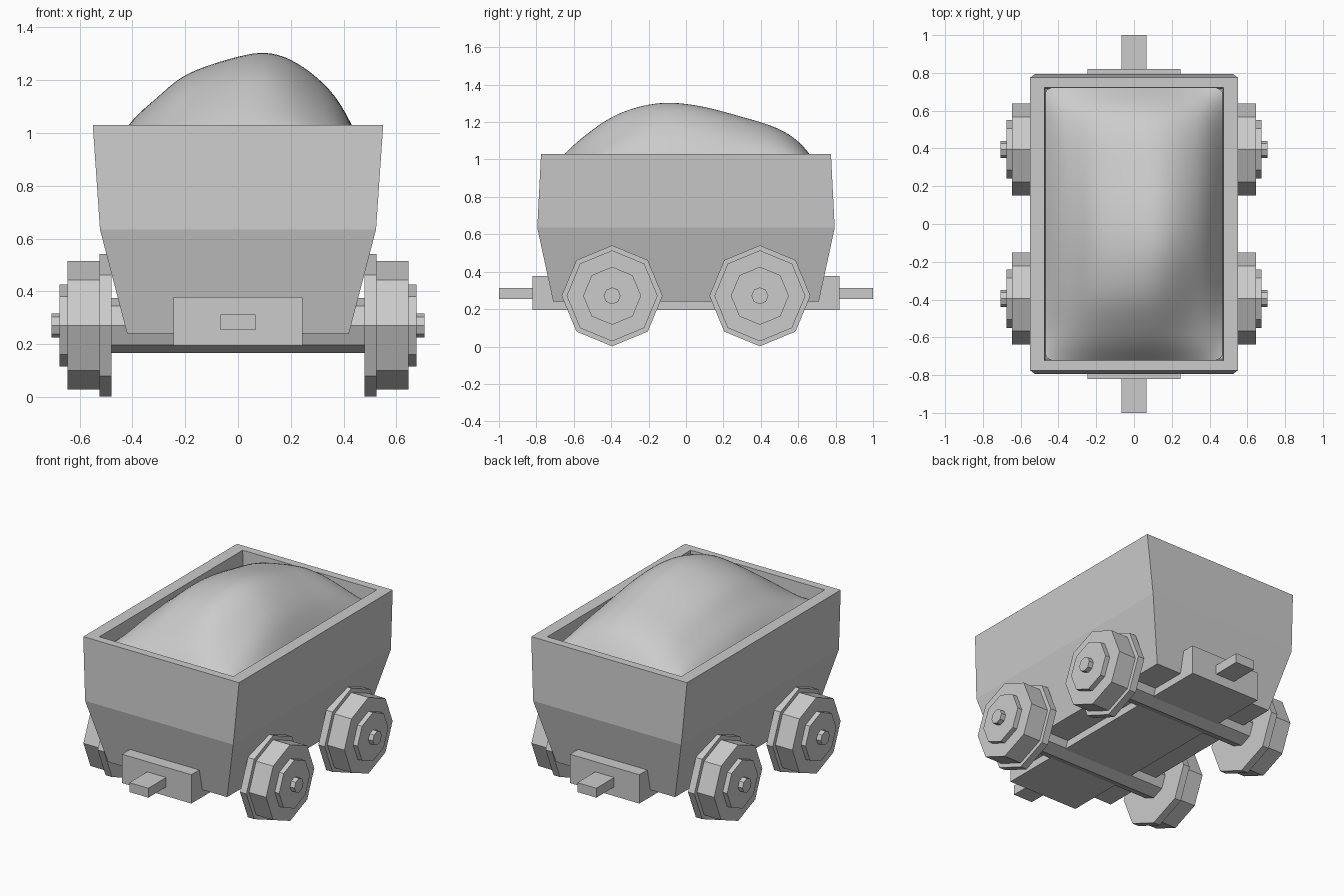
import bpy, bmesh, math

if "Cube" in bpy.data.objects:
    bpy.data.objects.remove(bpy.data.objects["Cube"])


def mesh_object(name, verts, faces):
    me = bpy.data.meshes.new(name)
    me.from_pydata(verts, [], faces)
    bm = bmesh.new()
    bm.from_mesh(me)
    bmesh.ops.recalc_face_normals(bm, faces=bm.faces)
    bm.to_mesh(me)
    bm.free()
    ob = bpy.data.objects.new(name, me)
    bpy.context.collection.objects.link(ob)
    return ob


def box(name, size, centre):
    bpy.ops.mesh.primitive_cube_add(size=1, location=centre)
    ob = bpy.context.object
    ob.name = name
    ob.scale = size
    return ob


def octagon(name, radius, x0, x1, y):
    # eight-sided cylinder lying along x
    bpy.ops.mesh.primitive_cylinder_add(
        vertices=8, radius=radius, depth=abs(x1 - x0),
        location=((x0 + x1) / 2, y, 0.271), rotation=(0, math.pi / 2, 0))
    bpy.context.object.name = name


# Tub: rectangular rings (half x, half y, z) up the outside, over the rim, down inside
rings = [(0.42, 0.71, 0.24), (0.523, 0.795, 0.635), (0.55, 0.775, 1.03),
         (0.473, 0.723, 1.03), (0.465, 0.715, 0.85)]
verts = [(sx * a, sy * b, z) for a, b, z in rings
         for sx, sy in ((-1, -1), (1, -1), (1, 1), (-1, 1))]
faces = [(0, 1, 2, 3), tuple(range(len(verts) - 4, len(verts)))]
for r in range(len(rings) - 1):
    for i in range(4):
        j = (i + 1) % 4
        faces.append((4 * r + i, 4 * r + j, 4 * r + 4 + j, 4 * r + 4 + i))
mesh_object("tub", verts, faces)

# Chassis beam with a coupling bar at each end
box("chassis", (0.49, 1.64, 0.184), (0, 0, 0.286))
for s, end in ((-1, "front"), (1, "back")):
    box(end + "_coupling", (0.134, 0.24, 0.06), (0, s * 0.88, 0.283))

# Axles and stepped wheels
for y, end in ((-0.395, "front"), (0.395, "back")):
    octagon(end + "_axle", 0.104, -0.49, 0.49, y)
    for s, side in ((-1, "left"), (1, "right")):
        for part, r, x0, x1 in (("flange", 0.27, 0.48, 0.525), ("wheel", 0.243, 0.525, 0.645),
                                ("hub", 0.155, 0.64, 0.676), ("axle_tip", 0.045, 0.67, 0.707)):
            octagon(f"{end}_{side}_{part}", r, s * x0, s * x1, y)

# Heaped load: two silhouettes multiplied, a hollow in one corner, then subdivided
BASE, PEAK = 0.94, 1.315
along_x = [(-0.473, 0.94), (-0.40, 1.06), (-0.31, 1.13), (-0.22, 1.22), (-0.10, 1.265), (0.0, 1.295),
           (0.10, 1.318), (0.20, 1.295), (0.30, 1.225), (0.39, 1.13), (0.473, 0.94)]
along_y = [(-0.722, 0.94), (-0.64, 1.05), (-0.54, 1.14), (-0.40, 1.25), (-0.25, 1.298), (-0.10, 1.318),
           (0.10, 1.29), (0.30, 1.23), (0.45, 1.19), (0.57, 1.13), (0.65, 1.05), (0.722, 0.94)]
verts = []
for y, gy in along_y:
    for x, fx in along_x:
        k = (fx - BASE) * (gy - BASE) / (PEAK - BASE) ** 2
        hollow = 0.35 * math.exp(-((x - 0.38) / 0.2) ** 2 - ((y + 0.5) / 0.25) ** 2)
        verts.append((x, y, BASE + (PEAK - BASE) * k * (1 - hollow)))
n = len(along_x)
faces = [(r * n + c, r * n + c + 1, r * n + n + c + 1, r * n + n + c)
         for r in range(len(along_y) - 1) for c in range(n - 1)]
load = mesh_object("load", verts, faces)
for p in load.data.polygons:
    p.use_smooth = True
sub = load.modifiers.new("smooth", 'SUBSURF')
sub.levels = sub.render_levels = 2
